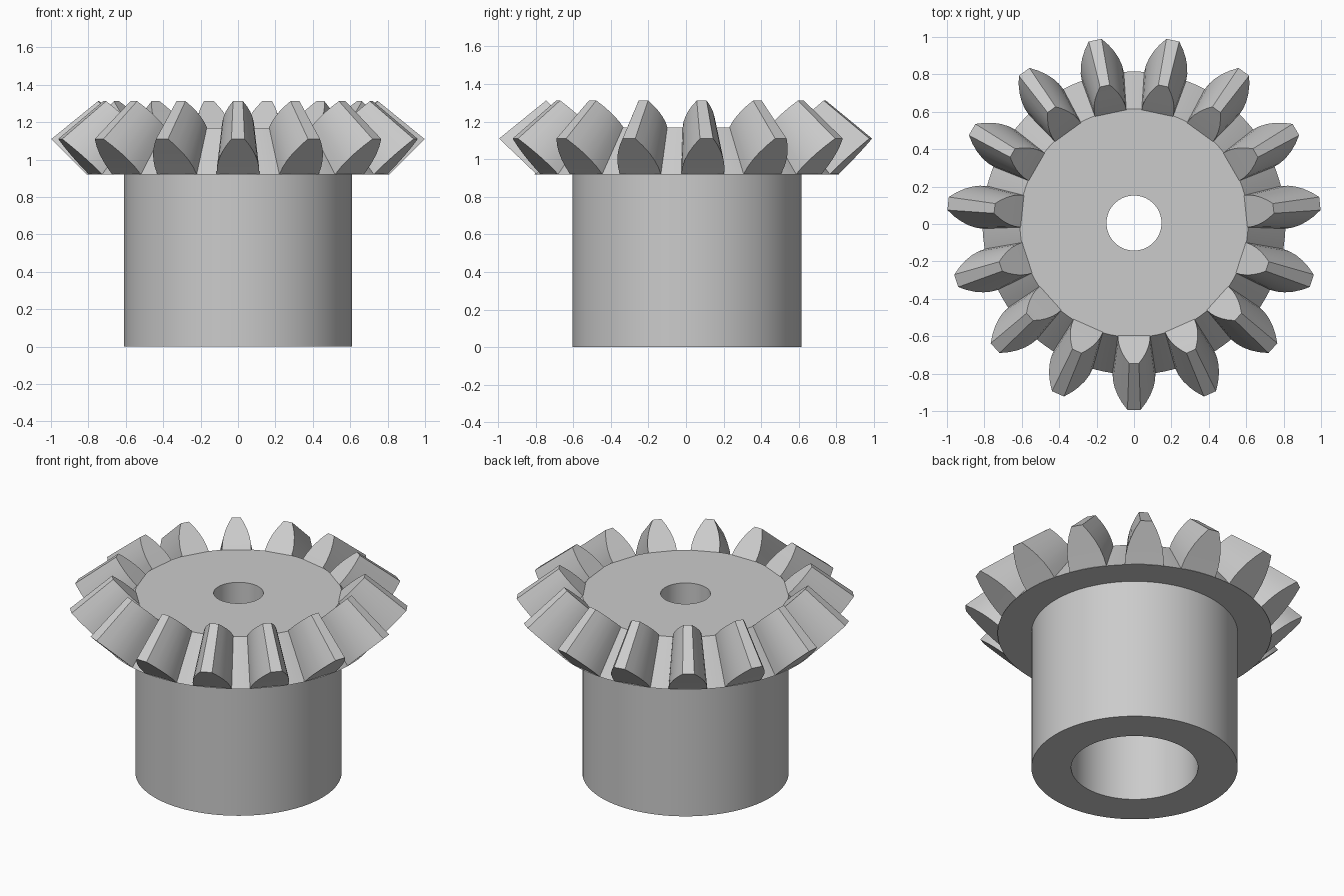
import bpy, bmesh, math
from mathutils import Vector

cube = bpy.data.objects.get("Cube")
if cube:
    bpy.data.objects.remove(cube)

TEETH = 15
SEGMENTS = 120
CENTRE_Y = 0.005
APEX = Vector((0, 0, 1.92))    # point where all tooth lines meet
INNER = 0.75                   # inner tooth end relative to outer end

steel = bpy.data.materials.new("grey_steel")
steel.use_nodes = True
grey = (0.6, 0.6, 0.6, 1)
steel.diffuse_color = grey
steel.node_tree.nodes["Principled BSDF"].inputs["Base Color"].default_value = grey


def finish(bm, name):
    bmesh.ops.recalc_face_normals(bm, faces=bm.faces[:])
    mesh = bpy.data.meshes.new(name)
    bm.to_mesh(mesh)
    bm.free()
    mesh.materials.append(steel)
    obj = bpy.data.objects.new(name, mesh)
    obj.location.y = CENTRE_Y
    bpy.context.collection.objects.link(obj)
    bpy.ops.object.select_all(action='DESELECT')
    obj.select_set(True)
    bpy.context.view_layer.objects.active = obj
    bpy.ops.object.shade_smooth_by_angle(angle=math.radians(30))
    return obj


def polar(r, angle, z):
    return Vector((r * math.cos(angle), r * math.sin(angle), z))


# Hub, root cone and stepped bore, turned from one closed profile
profile = [(0.375, 0), (0.61, 0), (0.61, 0.92), (0.81, 0.92),
           (0.61, 1.17), (0.147, 1.17), (0.147, 0.92), (0.375, 0.92)]
bm = bmesh.new()
rings = [[bm.verts.new(polar(r, math.tau * i / SEGMENTS, z)) for r, z in profile]
         for i in range(SEGMENTS)]
for i, ring in enumerate(rings):
    after = rings[(i + 1) % SEGMENTS]
    for j in range(len(profile)):
        k = (j + 1) % len(profile)
        bm.faces.new((ring[j], after[j], after[k], ring[k]))
finish(bm, "hub_and_root_cone")

# Teeth: curved flank section on the outer end, tapering towards the apex
flank = [(0, 0.115), (0.2, 0.113), (0.4, 0.104), (0.6, 0.088),
         (0.8, 0.065), (1, 0.035)]                 # height fraction, half width
outline = [(t, -w) for t, w in flank] + [(t, w) for t, w in reversed(flank)]
bm = bmesh.new()
for n in range(TEETH):
    middle = math.tau * n / TEETH - math.pi / 2
    outer = []
    for t, w in outline:
        r = 0.809 + 0.191 * t
        outer.append(polar(r, middle + w / r, 0.92 + 0.19 * t))
    inner = [APEX + (p - APEX) * INNER for p in outer]
    a = [bm.verts.new(p) for p in outer]
    b = [bm.verts.new(p) for p in inner]
    count = len(a)
    for j in range(count):
        k = (j + 1) % count
        bm.faces.new((a[j], a[k], b[k], b[j]))
    # End faces in level strips
    for end in (a, b):
        for j in range(len(flank) - 1):
            bm.faces.new((end[j], end[j + 1], end[count - 2 - j], end[count - 1 - j]))
finish(bm, "gear_teeth")
